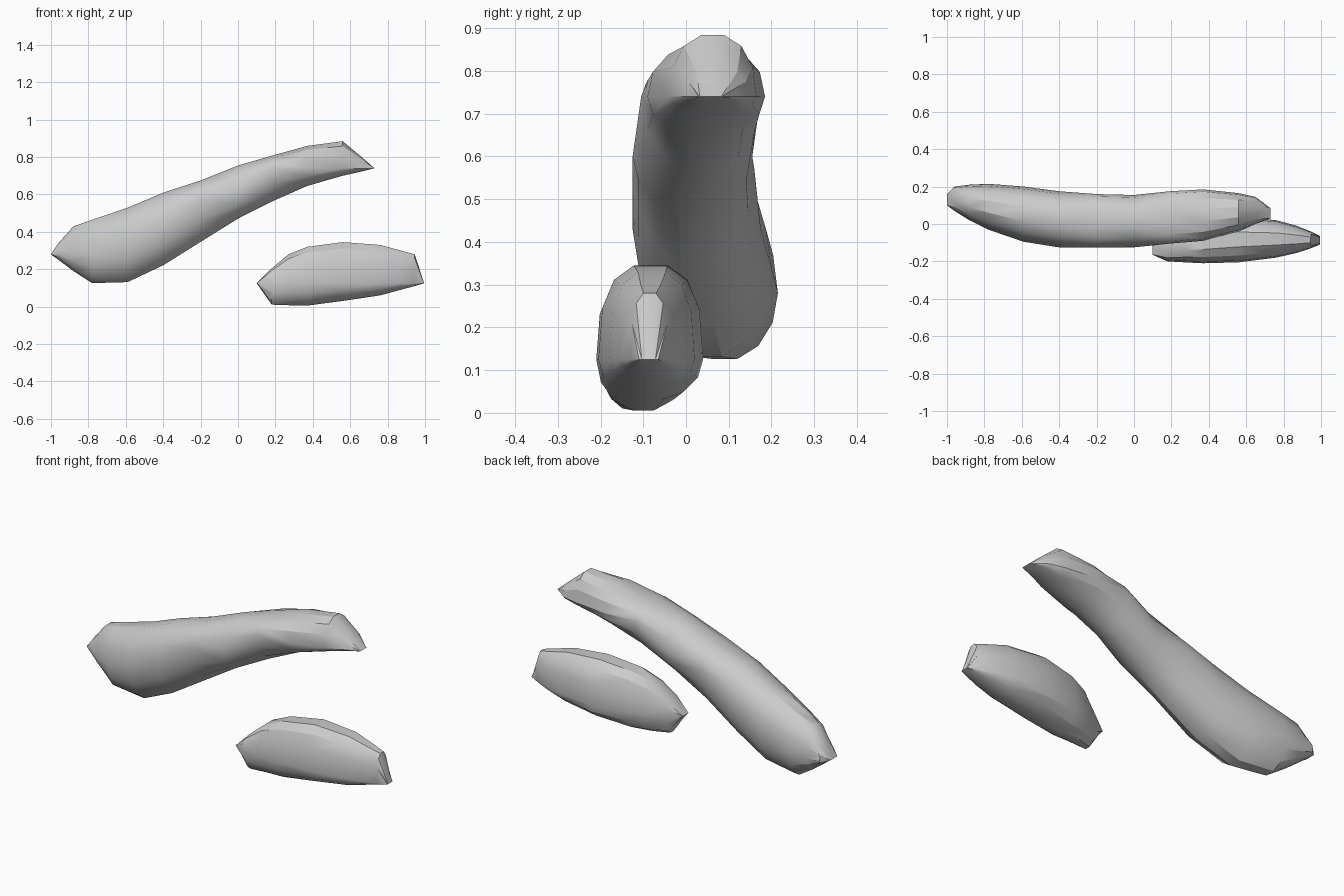
import bpy
import bmesh
from math import cos, sin, pi, copysign

default_cube = bpy.data.objects.get("Cube")
if default_cube:
    bpy.data.objects.remove(default_cube, do_unlink=True)

# One plain colour for both pieces
grey = bpy.data.materials.new("light_grey")
grey.use_nodes = True
shade = (0.6, 0.6, 0.6, 1.0)
grey.diffuse_color = shade
grey.node_tree.nodes["Principled BSDF"].inputs["Base Color"].default_value = shade

SIDES = 14


def rounded(value, power):
    """Bend a circle coordinate towards a squarer section."""
    return copysign(abs(value) ** power, value)


def section(bm, station, squareness):
    """Ring of vertices: domed above the widest level, a hull below it."""
    x, front, back, bottom, widest, top = station
    ring = []
    for i in range(SIDES):
        angle = 2 * pi * i / SIDES
        c, s = cos(angle), sin(angle)
        power = squareness if s > 0 else 1
        reach = top - widest if s > 0 else widest - bottom
        # keep the crown exactly at the stated height
        y = (front + back) / 2 + (back - front) / 2 * rounded(c, power)
        z = widest + reach * min(1, max(-1, rounded(s, power) * 1.02))
        ring.append(bm.verts.new((x, y, z)))
    return ring


def lofted_body(name, stations, squareness):
    """Skin the stations; both ends pinch to a short horizontal edge."""
    bm = bmesh.new()
    rings = [section(bm, station, squareness) for station in stations]
    for first, second in zip(rings, rings[1:]):
        for i in range(SIDES):
            j = (i + 1) % SIDES
            bm.faces.new((first[i], first[j], second[j], second[i]))
    bmesh.ops.remove_doubles(bm, verts=bm.verts, dist=0.0005)
    bmesh.ops.triangulate(bm, faces=bm.faces)
    bmesh.ops.recalc_face_normals(bm, faces=bm.faces)

    mesh = bpy.data.meshes.new(name)
    bm.to_mesh(mesh)
    bm.free()
    mesh.materials.append(grey)
    body = bpy.data.objects.new(name, mesh)
    bpy.context.collection.objects.link(body)

    bpy.ops.object.select_all(action="DESELECT")
    body.select_set(True)
    bpy.context.view_layer.objects.active = body
    bpy.ops.object.shade_smooth_by_angle(angle=pi / 6)
    return body


# Long slanting piece: x, front y, back y, bottom z, widest z, top z
long_stations = [
    (-1, .1, .16, .28, .28, .28),
    (-.96, .07, .2, .25, .28, .34),
    (-.88, .02, .21, .19, .28, .43),
    (-.78, -.03, .215, .125, .28, .465),
    (-.59, -.095, .2, .13, .34, .53),
    (-.4, -.125, .175, .22, .43, .61),
    (-.2, -.125, .16, .345, .57, .675),
    (0, -.125, .155, .47, .6, .755),
    (.19, -.105, .175, .565, .74, .81),
    (.37, -.09, .185, .645, .74, .86),
    (.56, -.04, .165, .7, .74, .885),
    (.65, 0, .145, .72, .74, .81),
    (.73, .03, .085, .74, .74, .74),
]
lofted_body("long_slanted_lobe", long_stations, 0.9)

# Short low piece, with steeper walls above its widest level
short_stations = [
    (.1, -.165, -.115, .125, .125, .125),
    (.18, -.2, -.07, .01, .125, .205),
    (.27, -.205, -.02, .007, .125, .28),
    (.37, -.21, .01, .005, .125, .32),
    (.56, -.205, .04, .03, .125, .345),
    (.76, -.18, .02, .06, .125, .33),
    (.87, -.155, -.01, .09, .125, .3),
    (.945, -.13, -.04, .11, .125, .28),
    (.995, -.11, -.065, .125, .125, .125),
]
lofted_body("short_low_lobe", short_stations, 0.75)
